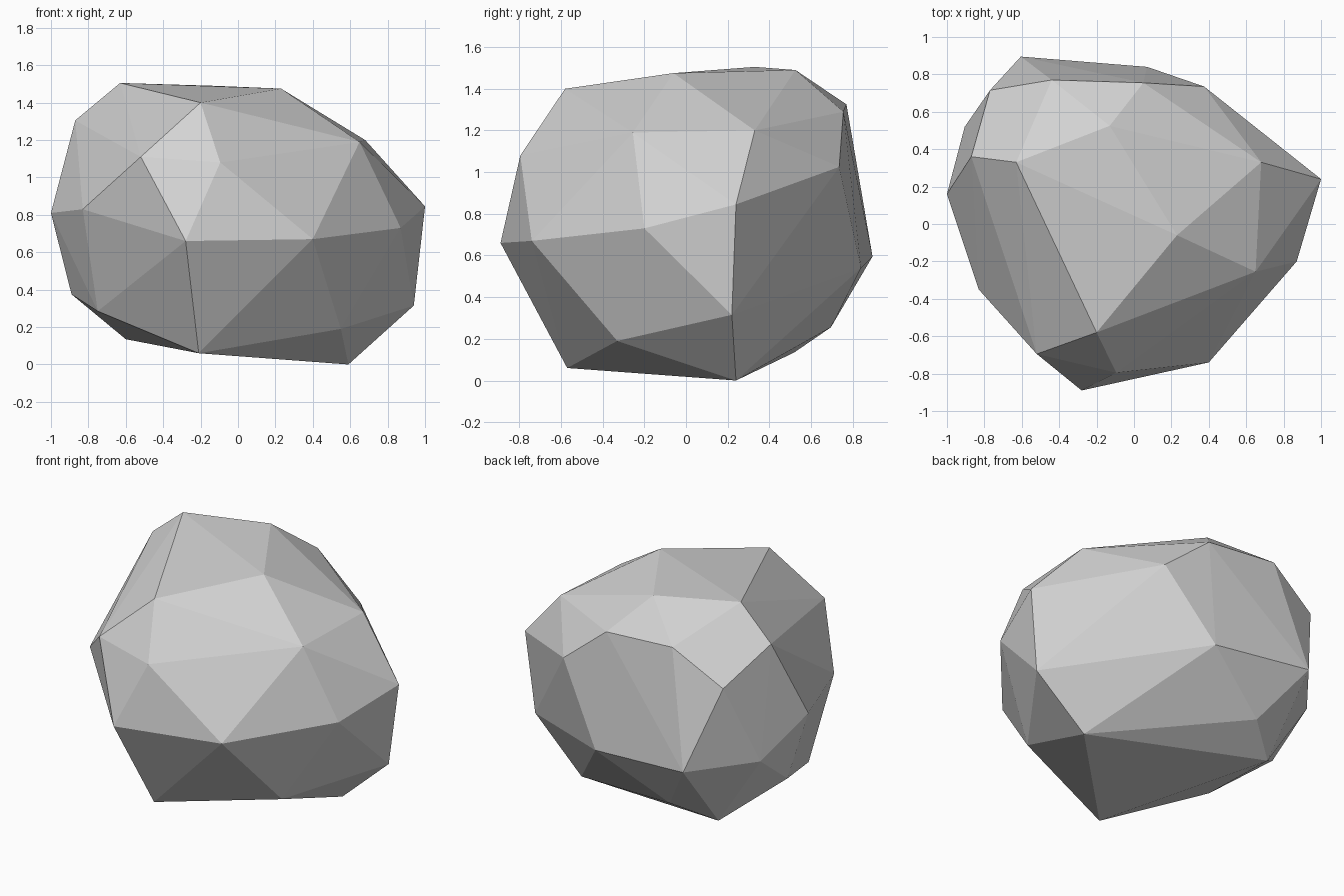
import bpy
import bmesh

# Corner points of the boulder, grouped from crown to base
CROWN = [(-.63, .33, 1.505), (.23, -.06, 1.475), (-.2, -.58, 1.4), (-.13, .525, 1.49)]
SHOULDER = [(-.87, .36, 1.305), (-.52, -.695, 1.11), (-.095, -.795, 1.08),
            (.65, -.255, 1.19), (.68, .33, 1.2), (.375, .735, 1.025),
            (.05, .755, 1.29), (-.44, .77, 1.325), (-.77, .715, 1.12)]
WAIST = [(-1, .16, .81), (-.83, -.35, .83), (-.28, -.89, .66), (.4, -.74, .67),
         (.87, -.2, .73), (1, .24, .845), (.07, .84, .54), (-.605, .895, .595),
         (-.905, .52, .605)]
BASE = [(.94, .22, .315), (.59, .24, 0), (.55, -.33, .19), (-.21, -.57, .06),
        (-.75, -.2, .285), (-.89, .22, .375), (-.6, .52, .135), (-.37, .695, .255)]

# Wrap the corners in a faceted convex shell
bm = bmesh.new()
for point in CROWN + SHOULDER + WAIST + BASE:
    bm.verts.new(point)
bmesh.ops.convex_hull(bm, input=bm.verts[:])
bmesh.ops.recalc_face_normals(bm, faces=bm.faces[:])
mesh = bpy.data.meshes.new("boulder")
bm.to_mesh(mesh)
bm.free()

# Plain grey stone, flat shaded
stone = bpy.data.materials.new("grey stone")
stone.diffuse_color = (.65, .65, .65, 1)
mesh.materials.append(stone)
boulder = bpy.data.objects.new("boulder", mesh)
bpy.context.collection.objects.link(boulder)
